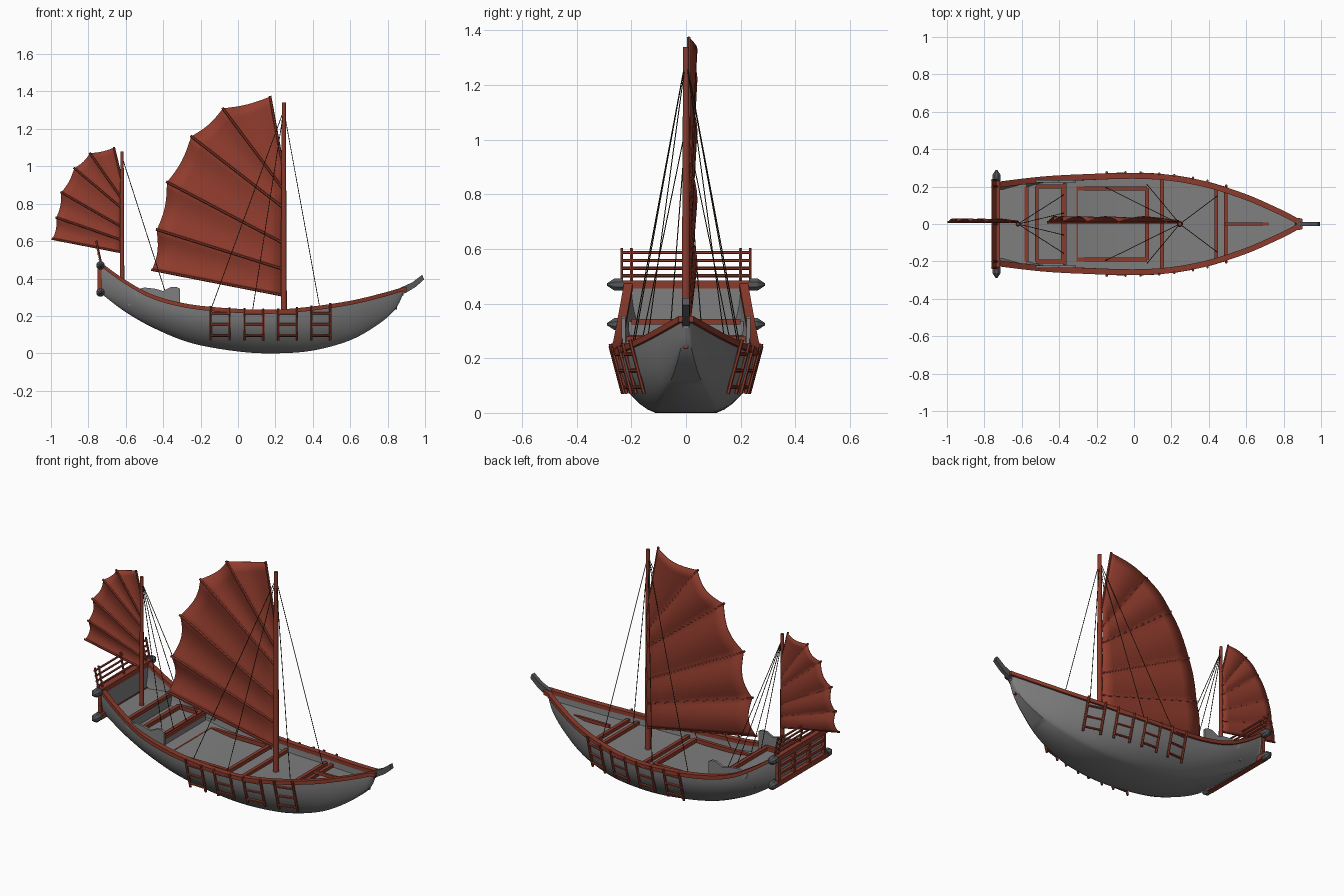
import bpy, bmesh, math
from mathutils import Vector

if "Cube" in bpy.data.objects:
    bpy.data.objects.remove(bpy.data.objects["Cube"], do_unlink=True)


def material(name, r, g, b):
    m = bpy.data.materials.new(name)
    m.use_nodes = True
    m.diffuse_color = (r, g, b, 1)
    m.node_tree.nodes["Principled BSDF"].inputs["Base Color"].default_value = (r, g, b, 1)
    return m


GREY = material("hull_grey", .21, .21, .21)
DARK = material("dark_grey", .09, .095, .1)
SAIL = material("sail_red", .28, .045, .026)
WOOD = material("red_wood", .26, .043, .025)
ROPE = material("rope_olive", .035, .03, .014)


def finish(name, bm, mat, smooth=None):
    bmesh.ops.recalc_face_normals(bm, faces=bm.faces)
    me = bpy.data.meshes.new(name)
    bm.to_mesh(me)
    bm.free()
    me.materials.append(mat)
    ob = bpy.data.objects.new(name, me)
    bpy.context.collection.objects.link(ob)
    if smooth:
        bpy.ops.object.select_all(action="DESELECT")
        ob.select_set(True)
        bpy.context.view_layer.objects.active = ob
        bpy.ops.object.shade_smooth_by_angle(angle=math.radians(smooth))
    return ob


def grid(bm, rows, ring=False, caps=False):
    vs = [[bm.verts.new(p) for p in r] for r in rows]
    n = len(vs[0])
    for a, b in zip(vs, vs[1:]):
        for i in range(n if ring else n - 1):
            j = (i + 1) % n
            bm.faces.new((a[i], a[j], b[j], b[i]))
    if caps:
        bm.faces.new(vs[0])
        bm.faces.new(vs[-1])


def rods(name, parts, mat, sides=8, smooth=None):
    # each part: start, end, start radius, optional end radius
    bm = bmesh.new()
    for p, q, r, *end in parts:
        p, q = Vector(p), Vector(q)
        turn = (q - p).to_track_quat("Z", "Y")
        rows = []
        for c, rad in ((p, r), (q, end[0] if end else r)):
            ring = [2 * math.pi * (k + .5) / sides for k in range(sides)]
            rows.append([c + turn @ Vector((rad * math.cos(a), rad * math.sin(a), 0)) for a in ring])
        grid(bm, rows, True, True)
    return finish(name, bm, mat, smooth)


def boxes(name, parts, mat):
    # each part: centre, full size
    bm = bmesh.new()
    for c, s in parts:
        for v in bmesh.ops.create_cube(bm, size=1)["verts"]:
            v.co = Vector([c[i] + v.co[i] * s[i] for i in range(3)])
    return finish(name, bm, mat)


def prism(name, outline, centres, thick, mat):
    bm = bmesh.new()
    for y in centres:
        grid(bm, [[(x, y + d, z) for x, z in outline] for d in (-thick / 2, thick / 2)], True, True)
    return finish(name, bm, mat)


# hull stations: x, sheer height, keel height, half beam, half bottom width
STATIONS = [
    (-.72, .46, .31, .215, .18), (-.6, .375, .22, .23, .165), (-.45, .295, .135, .245, .145),
    (-.25, .245, .055, .255, .125), (0, .222, .01, .262, .115), (.2, .218, 0, .25, .11),
    (.4, .235, .015, .212, .1), (.6, .265, .07, .147, .075), (.75, .3, .155, .082, .042),
    (.84, .325, .235, .038, .02), (.88, .338, .31, .015, .008)]


def smooth_stations(steps=5):
    s = [STATIONS[0]] + STATIONS + [STATIONS[-1]]
    out = []
    for a, b, c, d in zip(s, s[1:], s[2:], s[3:]):
        for k in range(steps):
            t = k / steps
            out.append([.5 * (2 * q + (r - p) * t + (2 * p - 5 * q + 4 * r - e) * t * t
                              + (3 * q - p - 3 * r + e) * t ** 3) for p, q, r, e in zip(a, b, c, d)])
    return out + [list(STATIONS[-1])]


FINE = smooth_stations()


def station(x):
    for a, b in zip(FINE, FINE[1:]):
        if x <= b[0]:
            t = (x - a[0]) / (b[0] - a[0])
            return [p + (q - p) * t for p, q in zip(a, b)]
    return FINE[-1]


def side(st, t):
    x, top, keel, w, b = st
    return b + (w - b) * math.sin(t * math.pi / 2), keel + (top - keel) * t ** 1.4


# hull shell with an inner wall
rows = []
for st in FINE:
    outer = [side(st, k / 8) for k in range(9)]
    inner = [(max(y - .016, .001), z) for y, z in outer[:2:-1]]
    half = outer + inner
    rows.append([(st[0], -y, z) for y, z in half[::-1]] + [(st[0], y, z) for y, z in half])
bm = bmesh.new()
grid(bm, rows)
finish("hull", bm, GREY, 35)

# transom and stem closures
for name, st, d in (("transom", FINE[0], -.012), ("stem_cap", FINE[-1], .004)):
    half = [side(st, k / 8) for k in range(9)]
    loop = [(-y, z) for y, z in half[::-1]] + half
    bm = bmesh.new()
    grid(bm, [[(st[0] + e, y, z) for y, z in loop] for e in (0, d)], True, True)
    finish(name, bm, GREY)


def deck_half(x, z):
    st = station(x)
    t = min(1, max(0, (z - st[2]) / (st[1] - st[2])))
    return max(side(st, t ** (1 / 1.4))[0] - .008, .002)


# three deck levels with bulkheads at the steps
def main_deck(x):
    return station(x)[1] - .04


for name, x0, x1, level in (("poop_deck", -.72, -.58, lambda x: .335),
                            ("quarter_deck", -.58, -.37, lambda x: .265),
                            ("main_deck", -.37, .87, main_deck)):
    xs = [x0 + (x1 - x0) * k / 24 for k in range(25)]
    bm = bmesh.new()
    grid(bm, [[(x, s * deck_half(x, level(x)), level(x)) for s in (-1, 1)] for x in xs])
    finish(name, bm, GREY, 30)
boxes("bulkheads", [((-.58, 0, .295), (.012, .42, .08)), ((-.37, 0, .235), (.012, .44, .06))], GREY)

# gunwale rails
bm = bmesh.new()
for s in (-1, 1):
    grid(bm, [[(x + (.02 if x > .87 else 0), s * max(w + a, 0), top + h)
               for a, h in ((-.02, -.006), (.012, -.006), (.012, .016), (-.02, .016))]
              for x, top, keel, w, b in FINE], True, True)
finish("gunwale_rails", bm, WOOD, 35)

# bow horn
prism("bow_horn", [(.86, .31), (.9, .325), (.95, .355), (.995, .395), (.985, .42), (.93, .378), (.87, .352)],
      [0], .024, DARK)

# wavy side boards
prism("side_boards", [(-.565, .335), (-.5, .352), (-.44, .345), (-.4, .333), (-.36, .354), (-.33, .355),
                      (-.31, .345), (-.31, .24), (-.42, .25), (-.55, .31)], [-.229, .229], .014, GREY)

# deck beams and hatch frames
beams = [((.67, 0, main_deck(.67) + .004), (.36, .014, .018))]
for x in (.15, .44, .49):
    z = main_deck(x) + .008
    beams.append(((x, 0, z), (.02, 2 * deck_half(x, z), .02)))
beams += [((-.575, 0, .333), (.02, .4, .02)), ((-.37, 0, .27), (.02, .44, .02))]
for x0, x1, y, z in ((-.52, -.38, .2, .275), (-.31, .07, .19, .205)):
    beams += [((x, 0, z), (.02, 2 * y, .022)) for x in (x0, x1)]
    beams += [(((x0 + x1) / 2, s * y, z), (x1 - x0, .02, .022)) for s in (-1, 1)]
boxes("deck_beams", beams, WOOD)

# stern beams with pointed ends
ends = []
for z in (.325, .47):
    for s in (-1, 1):
        ends += [((-.735, s * .23, z), (-.735, s * .262, z), .024),
                 ((-.735, s * .262, z), (-.735, s * .29, z), .024, .004)]
rods("stern_beam_ends", ends, DARK)
boxes("stern_beams", [((-.735, 0, z), (.038, .47, .03)) for z in (.325, .47)]
      + [((-.74, 0, z), (.018, .44, .014)) for z in (.375, .42)]
      + [((-.74, y, .4), (.02, .018, .13)) for y in (-.21, -.07, .07, .21)], WOOD)

# stern fence, leaning aft
fence = [((-.73, y, .47), (-.758, y, .602), .006) for y in (-.235, -.2, 0, .2, .235)]
fence += [((-.735 - .2 * (z - .48), -.24, z), (-.735 - .2 * (z - .48), .24, z), .006)
          for z in (.502, .53, .558, .587)]
rods("stern_fence", fence, WOOD, 6)

# boarding ladders hung over both sides
ladders = []
for s in (-1, 1):
    for cx in (-.096, .085, .265, .443):
        def at(x, z):
            return (x, s * (station(x)[3] + .014 - .045 * (.24 - z) / .17), z)
        for x in (cx - .05, cx + .05):
            ladders.append((at(x, .07), at(x, station(x)[1] + .02), .007))
        for z in (.095, .155, .215):
            ladders.append((at(cx - .05, z), at(cx + .05, z), .007))
rods("side_ladders", ladders, WOOD, 6)

# masts
rods("main_mast", [((.245, 0, .18), (.245, 0, 1.34), .017, .011)], WOOD, 12, 40)
rods("mizzen_mast", [((-.62, 0, .33), (-.62, 0, 1.08), .013, .009)], WOOD, 12, 40)

# rigging
lines = []
for s in (-1, 1):
    for x, y in ((-.16, .2), (.07, .21), (.445, .15)):
        lines.append(((.245, 0, 1.3), (x, s * y, main_deck(x)), .002))
    for y in (.06, .16):
        lines.append(((-.62, 0, 1.05), (-.37, s * y, .27), .002))
rods("rigging", lines, ROPE, 5)


def fan_sail(name, mast_x, feet, tips, belly, r):
    bm = bmesh.new()
    rows, n, last = [], 8, len(tips) - 1
    for k in range(last * n + 1):
        i = min(k // n, last - 1)
        v = k / n - i
        foot = Vector((mast_x, feet[i] * (1 - v) + feet[i + 1] * v))
        tip = Vector(tips[i]).lerp(Vector(tips[i + 1]), v)
        bow = math.sin(math.pi * v)
        row = []
        for j in range(9):
            u = j / 8
            p = foot.lerp(tip, u * (1 - .025 * bow))
            row.append((p.x, .012 + belly * bow * (.25 + .75 * u), p.y))
        rows.append(row)
    grid(bm, rows)
    sail = finish(name, bm, SAIL, 40)
    mod = sail.modifiers.new("cloth_thickness", "SOLIDIFY")
    mod.thickness = .004
    mod.offset = 0
    # battens run just past the cloth edge
    rods(name + "_battens", [((mast_x, .01, f), (x - .004, .01, z + .003), r)
                             for f, (x, z) in zip(feet, tips)], WOOD, 6)


fan_sail("main_sail", .24, [.31, .45, .59, .78, .88, 1.0],
         [(-.46, .445), (-.435, .66), (-.38, .915), (-.25, 1.16), (-.08, 1.31), (.175, 1.373)], .028, .007)
fan_sail("mizzen_sail", -.62, [.54, .605, .675, .775, .825, .92],
         [(-.992, .61), (-.972, .725), (-.945, .86), (-.875, .99), (-.79, 1.07), (-.66, 1.1)], .016, .006)
